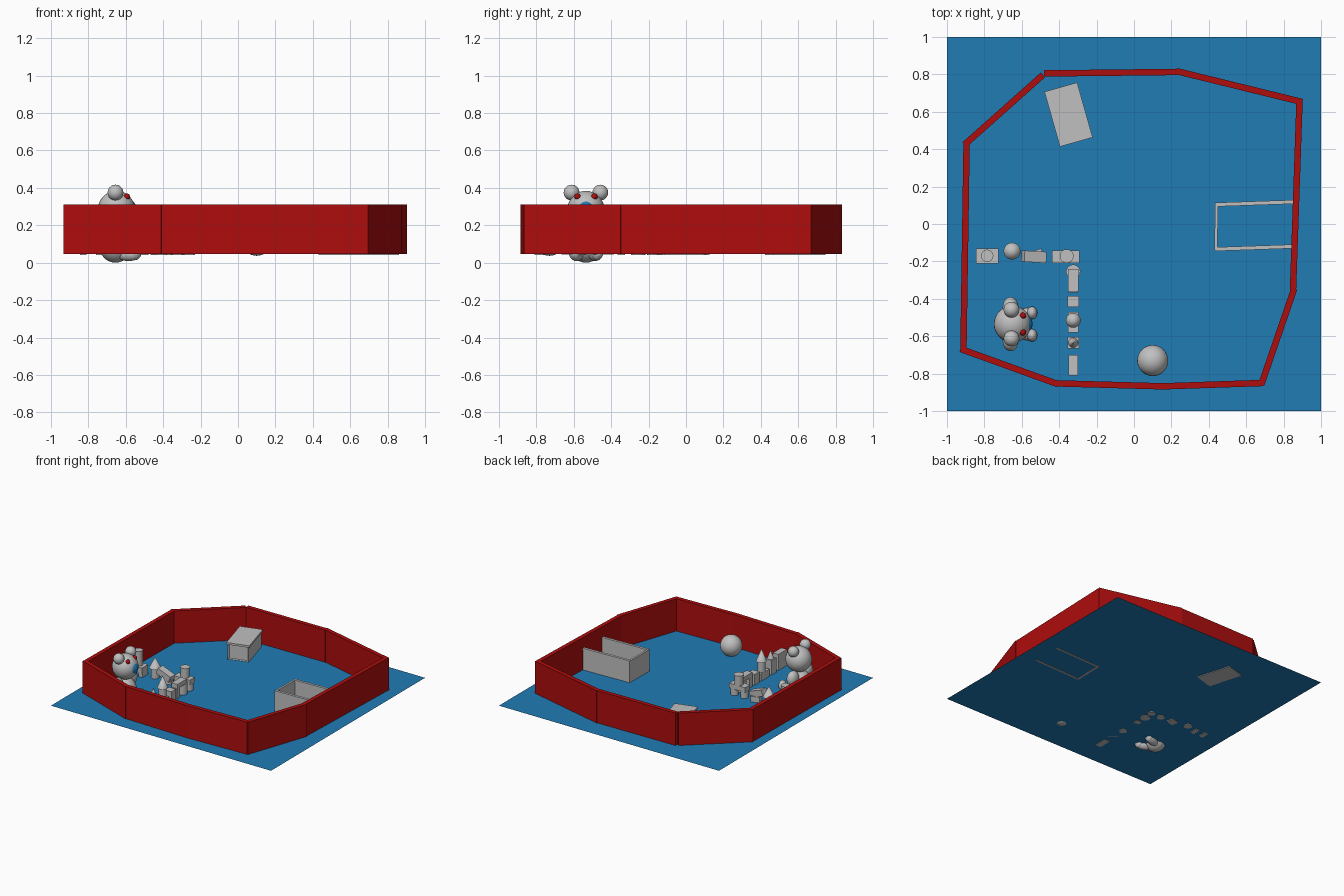
import bpy, bmesh, math
from mathutils import Vector, Matrix

if "Cube" in bpy.data.objects:
    bpy.data.objects.remove(bpy.data.objects["Cube"])

FLOOR = 0.045


def mat(name, col):
    m = bpy.data.materials.new(name)
    m.diffuse_color = (*col, 1)
    m.use_nodes = True
    m.node_tree.nodes["Principled BSDF"].inputs["Base Color"].default_value = m.diffuse_color
    return m


BLUE = mat("blue", (0.015, 0.2, 0.46))
RED = mat("red", (0.43, 0.004, 0.004))
GREY = mat("light grey", (0.53, 0.53, 0.53))


def finish(name, bm, m, smooth=False):
    me = bpy.data.meshes.new(name)
    bm.normal_update()
    bm.to_mesh(me)
    bm.free()
    me.materials.append(m)
    ob = bpy.data.objects.new(name, me)
    bpy.context.collection.objects.link(ob)
    if smooth:
        bpy.ops.object.select_all(action='DESELECT')
        ob.select_set(True)
        bpy.context.view_layer.objects.active = ob
        bpy.ops.object.shade_smooth_by_angle(angle=math.radians(40))
    return ob


def box(name, c, size, m=GREY, yaw=0, pitch=0, inset_end=False):
    bm = bmesh.new()
    bmesh.ops.create_cube(bm, size=1)
    bmesh.ops.scale(bm, vec=size, verts=bm.verts)
    if inset_end:  # recessed panel on the -y end
        bm.normal_update()
        f = [f for f in bm.faces if f.normal.y < -0.9]
        bmesh.ops.inset_region(bm, faces=f, thickness=0.015)
        bmesh.ops.translate(bm, vec=(0, 0.015, 0), verts=f[0].verts)
    M = Matrix.Translation(c) @ Matrix.Rotation(yaw, 4, 'Z') @ Matrix.Rotation(pitch, 4, 'Y')
    bm.transform(M)
    return finish(name, bm, m)


def ball(name, c, r, m=GREY, yaw=0):
    r = (r, r, r) if isinstance(r, float) else r
    bm = bmesh.new()
    bmesh.ops.create_uvsphere(bm, u_segments=32, v_segments=16, radius=1)
    bm.transform(Matrix.Translation(c) @ Matrix.Rotation(yaw, 4, 'Z') @ Matrix.Diagonal((*r, 1)))
    return finish(name, bm, m, True)


def cone(name, x, y, z0, z1, r0, r1):
    bm = bmesh.new()
    bmesh.ops.create_cone(bm, cap_ends=True, segments=24, radius1=r0, radius2=r1, depth=z1 - z0)
    bmesh.ops.translate(bm, vec=(x, y, (z0 + z1) / 2), verts=bm.verts)
    return finish(name, bm, GREY, True)


# floor sheet
bm = bmesh.new()
bmesh.ops.create_grid(bm, x_segments=1, y_segments=1, size=1)
bmesh.ops.translate(bm, vec=(0, 0, FLOOR), verts=bm.verts)
finish("floor_mat", bm, BLUE)

# fence of straight panels: each is a pair of end points
panels = [((-.48, .805), (.235, .813)), ((.225, .818), (.90, .652)),
          ((.885, .66), (.85, -.355)), ((.857, -.345), (.68, -.86)),
          ((.69, -.85), (.15, -.868)), ((.16, -.868), (-.42, -.852)),
          ((-.405, -.857), (-.927, -.668)), ((-.912, -.675), (-.895, .44)),
          ((-.905, .425), (-.487, .797))]
for i, (a, b) in enumerate(panels):
    d = Vector(b) - Vector(a)
    mid = (Vector(a) + Vector(b)) / 2
    box(f"fence_panel_{i + 1}", (mid.x, mid.y, 0.178), (d.length, 0.034, 0.265), RED,
        math.atan2(d.y, d.x))

# toy chest with recessed end and lid
yaw = math.radians(15.8)
box("chest_body", (-.35, .585, .105), (.165, .29, .13), yaw=yaw, inset_end=True)
box("chest_lid", (-.35, .585, .178), (.182, .305, .016), yaw=yaw)

# open three-sided pen
box("pen_back", (.44, -.012, .132), (.016, .255, .18), yaw=-.02)
for s in (-1, 1):
    box(f"pen_side_{s}", (.647, -.008 + s * .119, .132), (.425, .015, .18), yaw=.035)
    box(f"pen_rim_{s}", (.647, -.008 + s * .119, .217), (.427, .021, .016), yaw=.035)

# loose ball
ball("play_ball", (.10, -.73, .12), .083)

# seated bear facing +x
bx, by = -.655, -.535
ball("bear_body", (bx, by, .098), (.09, .09, .098))
ball("bear_head", (bx + .005, by, .285), .099)
ball("bear_muzzle", (-.592, by, .288), .05, BLUE)
for s, n in ((-1, "right"), (1, "left")):
    ball(f"bear_ear_{n}", (bx, by + s * .077, .375), .042)
    ball(f"bear_eye_{n}", (-.594, by + s * .045, .353), .017, RED)
    ball(f"bear_arm_{n}", (bx - .005, by + s * .09, .16), (.042, .055, .06))
    ball(f"bear_leg_{n}", (-.585, by + s * .05, .045), (.07, .033, .036), yaw=s * .3)
    ball(f"bear_foot_{n}", (-.545, by + s * .06, .06), (.028, .034, .045))

# toy castle, row along x
box("corner_block_base", (-.785, -.17, .10), (.12, .08, .05))
for s in (-1, 1):
    box(f"corner_block_leg_{s}", (-.785 + s * .042, -.17, .06), (.035, .07, .04))
cone("far_tower", -.785, -.17, .125, .245, .033, .033)
cone("row_post", -.652, -.145, .04, .125, .032, .032)
cone("row_spire", -.652, -.145, .125, .21, .045, 0)
box("leaning_plank", (-.535, -.175, .115), (.125, .06, .05), yaw=-.06, pitch=.35)
box("plank_support", (-.52, -.17, .065), (.07, .06, .05), yaw=.3)
box("junction_block", (-.365, -.175, .12), (.145, .065, .04))
for s in (-1, 1):
    cone(f"junction_post_{s}", -.365 + s * .045, -.175, .04, .10, .03, .03)
cone("junction_tower", -.36, -.172, .14, .205, .034, .034)
cone("junction_crown", -.36, -.172, .205, .22, .037, .037)

# toy castle, row along y
cx = -.325
cone("side_post_1", cx, -.255, .04, .13, .038, .038)
box("side_beam_1", (cx, -.30, .145), (.055, .12, .035))
box("side_block_1", (cx, -.345, .085), (.05, .04, .085))
box("middle_block", (cx, -.415, .09), (.06, .06, .09))
box("spire_block", (cx, -.525, .075), (.055, .11, .06))
cone("spire_post", cx, -.515, .04, .19, .03, .03)
cone("tall_spire", cx, -.515, .19, .29, .04, 0)
box("square_tower", (cx, -.635, .105), (.06, .06, .12))
cone("small_spire", cx, -.635, .165, .23, .026, .002)
box("end_block", (cx, -.755, .11), (.05, .11, .135))
